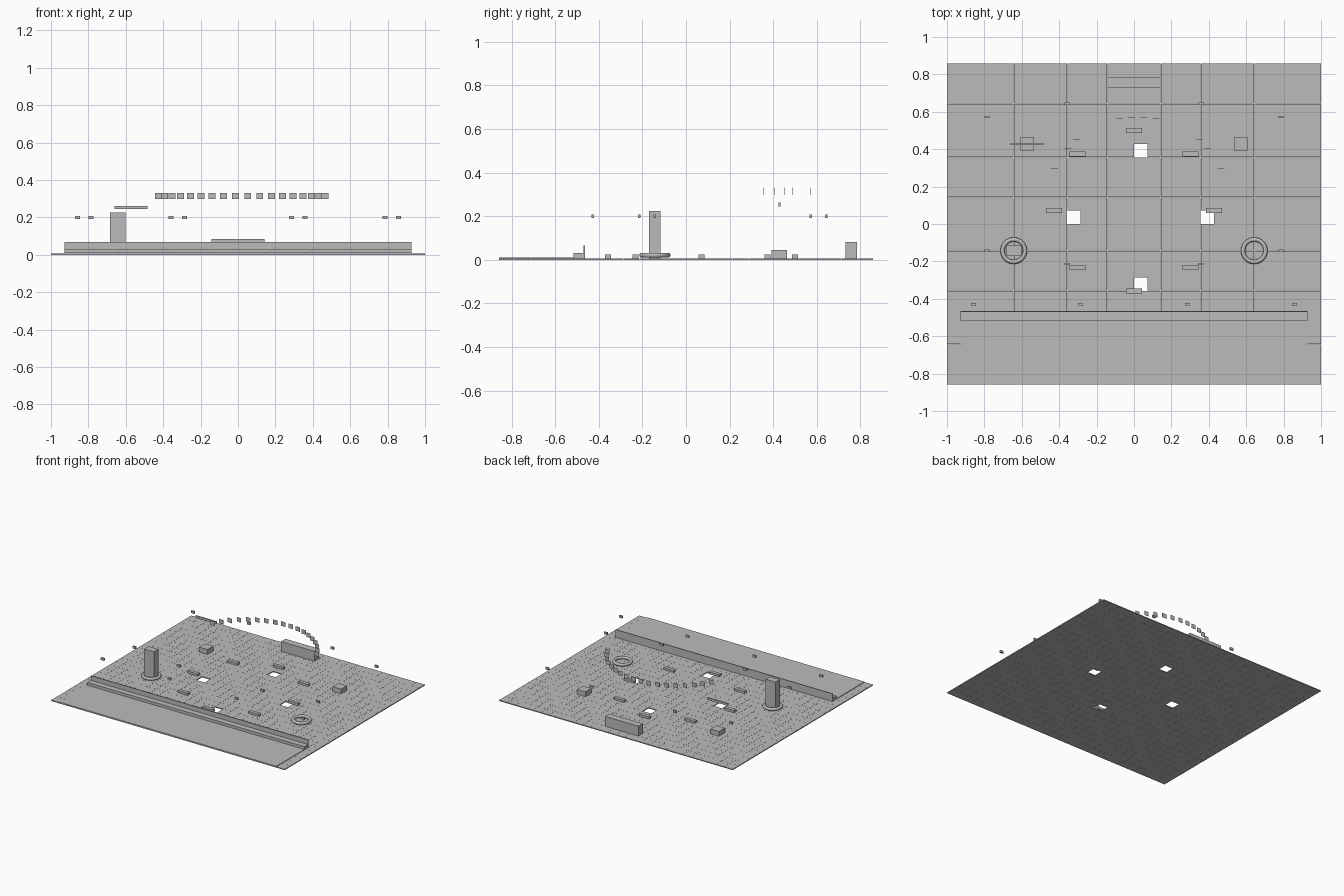
import bpy, bmesh, math
from mathutils import Matrix, Vector

default = bpy.data.objects.get("Cube")
if default:
    bpy.data.objects.remove(default, do_unlink=True)

grey = bpy.data.materials.new("stone_grey")
grey.use_nodes = True
colour = (0.5, 0.5, 0.5, 1)
grey.diffuse_color = colour
grey.node_tree.nodes["Principled BSDF"].inputs["Base Color"].default_value = colour

CELL = 1 / 14          # floor tile pitch
FLOOR = 0.007          # top of the tiles
PLAZA_Y = CELL         # centre of the round plaza


def boxes(name, size, centres):
    """One object holding equal boxes at the given centres."""
    bm = bmesh.new()
    for c in centres:
        m = Matrix.Translation(c) @ Matrix.Diagonal((*size, 1))
        bmesh.ops.create_cube(bm, size=1, matrix=m)
    mesh = bpy.data.meshes.new(name)
    bm.to_mesh(mesh)
    bm.free()
    mesh.materials.append(grey)
    obj = bpy.data.objects.new(name, mesh)
    bpy.context.collection.objects.link(obj)
    return obj


def block(name, x, y, z):
    """Single box from its x, y and z ranges."""
    size = [b - a for a, b in (x, y, z)]
    return boxes(name, size, [Vector([(a + b) / 2 for a, b in (x, y, z)])])


def circle_point(radius, angle, z, dx=0):
    return Vector((dx + radius * math.cos(angle), PLAZA_Y + radius * math.sin(angle), z))


# Tiled floor with four open cells
holes = {(14, 17), (9, 12), (19, 12), (14, 7)}
tiles = [Vector(((i - 13.5) * CELL, (j - 11.5) * CELL, FLOOR / 2))
         for i in range(28) for j in range(24) if (i, j) not in holes]
boxes("floor_tiles", (CELL - 0.0006, CELL - 0.0006, FLOOR), tiles)

# Front strip, step and low wall
half = 13 * CELL
block("front_strip", (-half, half), (-0.857, -0.51), (FLOOR - 0.001, 0.011))
block("front_step", (-half, half), (-0.515, -0.468), (FLOOR - 0.001, 0.032))
block("front_wall", (-half, half), (-0.471, -0.464), (FLOOR - 0.001, 0.067))

# Eight benches around the plaza
boxes("plaza_benches", (0.086, 0.027, 0.018),
      [circle_point(6 * CELL, k * math.pi / 4, 0.0145) for k in range(8)])

# Arc of hanging panels
boxes("hanging_panels", (0.037, 0.0015, 0.034),
      [circle_point(0.5, math.radians(27 + 126 * k / 17), 0.314, 0.02) for k in range(18)])

# Floating lamps, mirrored left and right
lamp_spots = [(12, -6), (4, -6), (11, -2), (5, -3), (11, 8), (5, 9)]
boxes("lamps", (0.027, 0.012, 0.017),
      [Vector((s * i * CELL, j * CELL, 0.2)) for i, j in lamp_spots for s in (-1, 1)])

# Two round rims, one of them with a tower
for side, x in (("right", -9 * CELL), ("left", 9 * CELL)):
    bpy.ops.mesh.primitive_torus_add(location=(x, -2 * CELL, 0.0215), major_segments=32,
                                     minor_segments=10, major_radius=0.06, minor_radius=0.0115)
    rim = bpy.context.object
    rim.name = side + "_rim"
    rim.data.materials.append(grey)
    bpy.ops.object.shade_smooth()
block("tower", (-0.684, -0.601), (-0.17, -0.116), (FLOOR - 0.001, 0.225))

# Two stalls, with a bar floating above the right one
boxes("stalls", (CELL, CELL, 0.038),
      [Vector((s * 8 * CELL, 6 * CELL, 0.0255)) for s in (-1, 1)])
block("floating_bar", (-0.661, -0.483), (0.4235, 0.4335), (0.245, 0.262))

# Counter at the back
block("back_counter", (-0.143, 0.143), (0.731, 0.785), (FLOOR - 0.001, 0.083))
